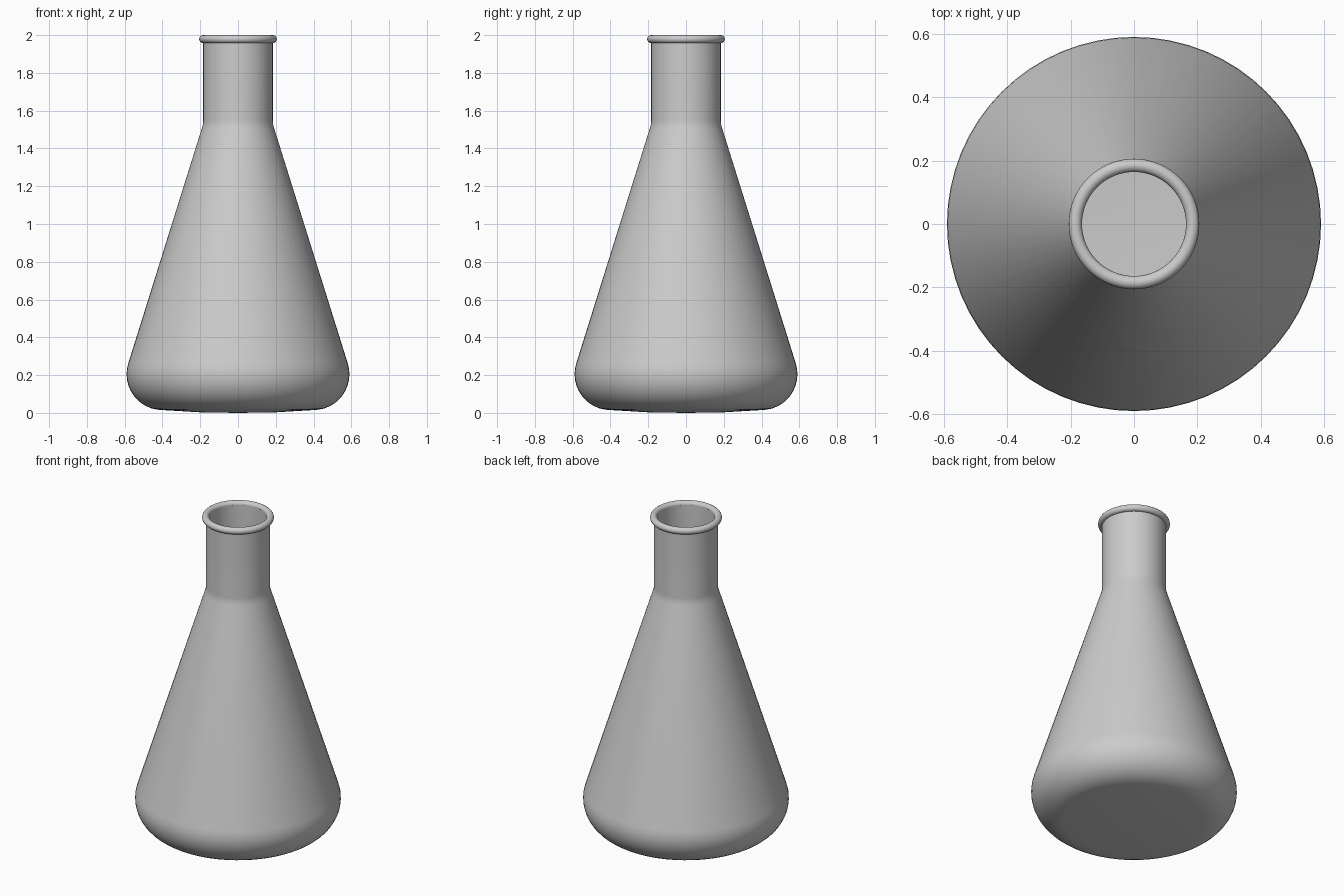
import bpy, bmesh, math

cube = bpy.data.objects.get("Cube")
if cube:
    bpy.data.objects.remove(cube, do_unlink=True)

SEGMENTS = 64
WALL = 0.02

glass = bpy.data.materials.new("grey glass")
glass.use_nodes = True
colour = (0.6, 0.6, 0.6, 1)
glass.diffuse_color = colour
glass.node_tree.nodes["Principled BSDF"].inputs["Base Color"].default_value = colour


def lathe(name, profile, closed=False):
    """Spin an (r, z) profile around the z axis."""
    bm = bmesh.new()
    verts = [bm.verts.new((r, 0, z)) for r, z in profile]
    edges = [bm.edges.new(pair) for pair in zip(verts, verts[1:])]
    if closed:
        edges.append(bm.edges.new((verts[-1], verts[0])))
    bmesh.ops.spin(bm, geom=verts + edges, cent=(0, 0, 0), axis=(0, 0, 1),
                   angle=math.tau, steps=SEGMENTS, use_duplicate=False)
    bmesh.ops.remove_doubles(bm, verts=bm.verts, dist=1e-4)
    bmesh.ops.recalc_face_normals(bm, faces=bm.faces)
    mesh = bpy.data.meshes.new(name)
    bm.to_mesh(mesh)
    bm.free()
    mesh.materials.append(glass)
    obj = bpy.data.objects.new(name, mesh)
    bpy.context.collection.objects.link(obj)
    bpy.ops.object.select_all(action='DESELECT')
    obj.select_set(True)
    bpy.context.view_layer.objects.active = obj
    bpy.ops.object.shade_smooth_by_angle(angle=math.radians(35))
    return obj


def shell(inset):
    """Half section from the floor centre to the neck top, inset by the wall."""
    pts = [(0, inset), (0.2, 0.003 + inset)]
    # Rounded heel running tangentially into the cone
    for i in range(13):
        a = math.radians(-90 + i * 107.3 / 12)
        rad = 0.19 - inset
        pts.append((0.40 + rad * math.cos(a), 0.205 + rad * math.sin(a)))
    # Soft shoulder, then the straight neck
    neck = 0.184 - inset
    pts += [(neck + 0.008, 1.505), (neck + 0.001, 1.53), (neck, 1.55), (neck, 1.98)]
    return pts


# Hollow body with outer and inner walls
lathe("flask_body", shell(0) + shell(WALL)[::-1])

# Rolled lip around the mouth
lip = [(0.185 + 0.021 * math.cos(math.tau * i / 16),
        1.979 + 0.021 * math.sin(math.tau * i / 16)) for i in range(16)]
lathe("rolled_lip", lip, closed=True)
